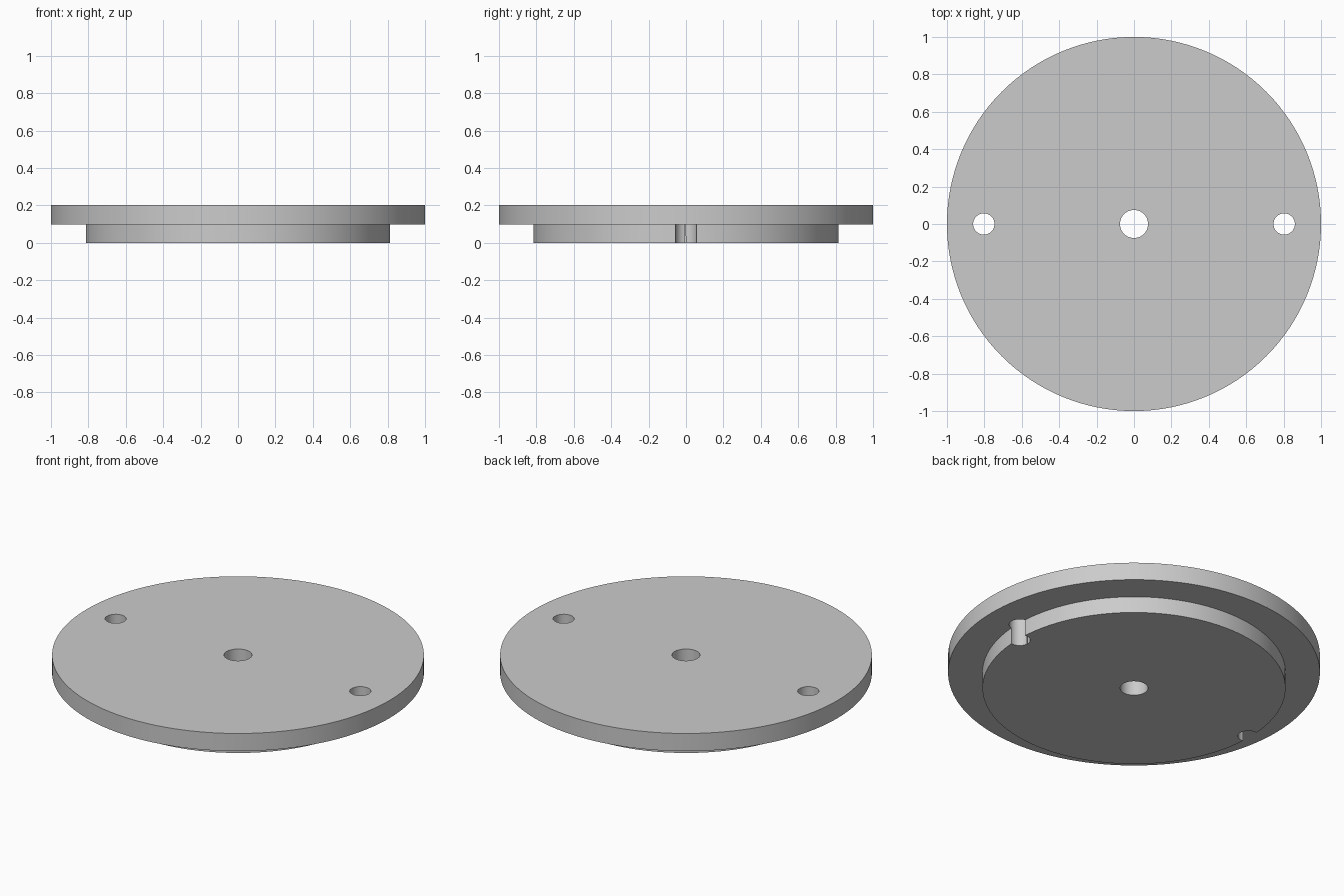
import bpy
import bmesh
import math

cube = bpy.data.objects.get("Cube")
if cube:
    bpy.data.objects.remove(cube, do_unlink=True)

TOP, STEP = 0.202, 0.097
RIM_R, BOSS_R = 1.0, 0.815
BOLT_X, BOLT_R, BORE_R = 0.803, 0.057, 0.075

grey = bpy.data.materials.new("plain grey")
grey.use_nodes = True
colour = (0.6, 0.6, 0.6, 1)
grey.diffuse_color = colour
grey.node_tree.nodes["Principled BSDF"].inputs["Base Color"].default_value = colour


def turned(name, profile, sides, x=0.0):
    """Solid of revolution about z from (radius, height) pairs, bottom to top."""
    bm = bmesh.new()
    rings = [[bm.verts.new((x + r * math.cos(math.tau * i / sides),
                            r * math.sin(math.tau * i / sides), z))
              for i in range(sides)] for r, z in profile]
    for low, high in zip(rings, rings[1:]):
        for i in range(sides):
            j = (i + 1) % sides
            bm.faces.new((low[i], low[j], high[j], high[i]))
    bm.faces.new(rings[0][::-1])
    bm.faces.new(rings[-1])
    mesh = bpy.data.meshes.new(name)
    bm.to_mesh(mesh)
    bm.free()
    mesh.materials.append(grey)
    obj = bpy.data.objects.new(name, mesh)
    bpy.context.collection.objects.link(obj)
    return obj


# Stepped disc: wide flange on a narrower boss
plate = turned("flanged_plate", [(BOSS_R, 0), (BOSS_R, STEP),
                                 (RIM_R, STEP), (RIM_R, TOP)], 128)
bpy.context.view_layer.objects.active = plate
plate.select_set(True)

# Centre bore and two bolt holes, which also notch the boss
for name, x, r in (("centre_bore", 0, BORE_R),
                   ("left_bolt_hole", BOLT_X, BOLT_R),
                   ("right_bolt_hole", -BOLT_X, BOLT_R)):
    cutter = turned(name, [(r, -0.1), (r, TOP + 0.1)], 48, x)
    cutter.hide_render = True
    cut = plate.modifiers.new(name, 'BOOLEAN')
    cut.operation = 'DIFFERENCE'
    cut.solver = 'EXACT'
    cut.object = cutter
    bpy.ops.object.modifier_apply(modifier=cut.name)
    bpy.data.objects.remove(cutter, do_unlink=True)

bpy.ops.object.shade_smooth_by_angle(angle=math.radians(30))
